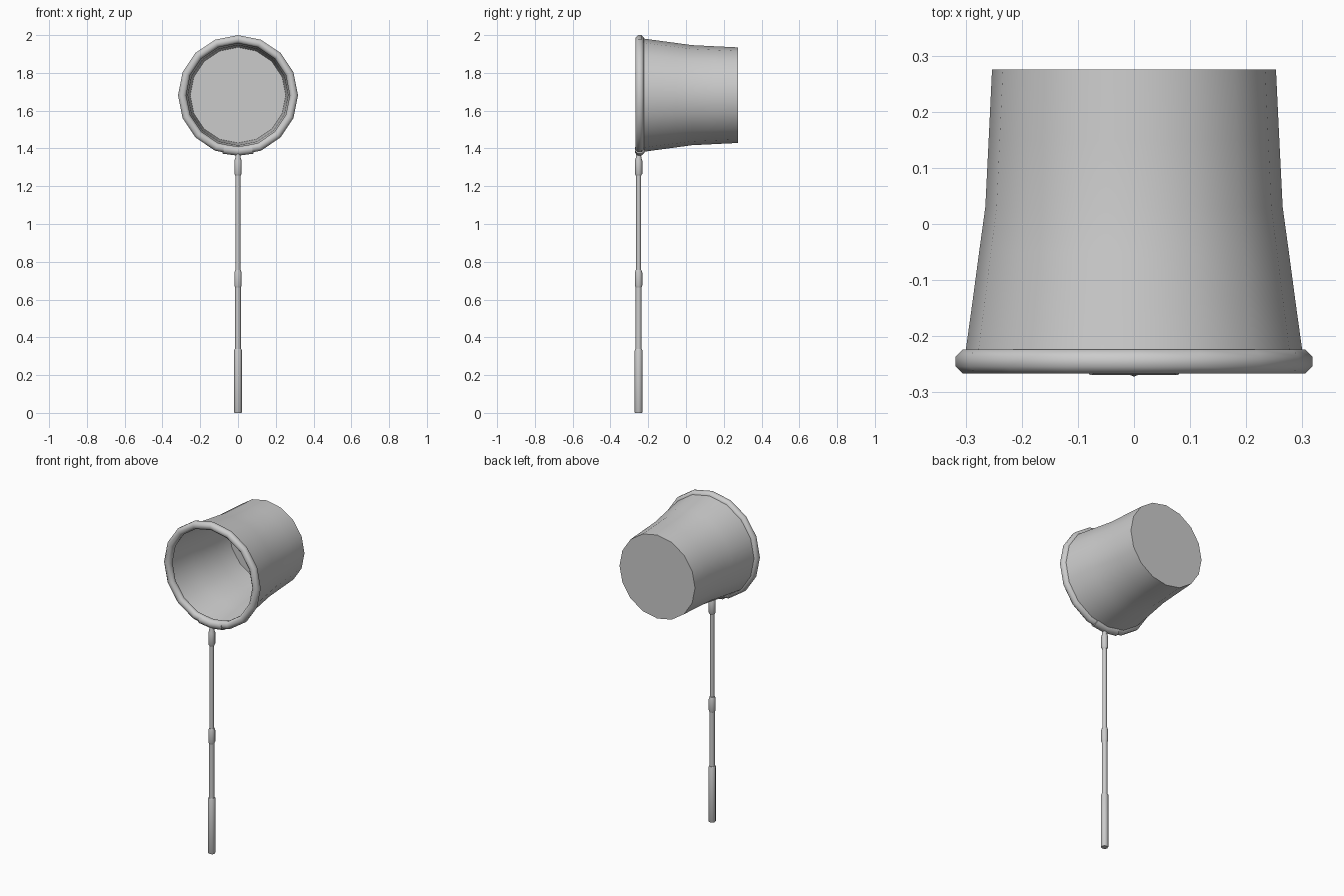
import bpy, bmesh
from math import pi, sin, cos, radians

if "Cube" in bpy.data.objects:
    bpy.data.objects.remove(bpy.data.objects["Cube"])

HOOP_Z, HOOP_Y, HOOP_R, TUBE = 1.682, -0.245, 0.296, 0.0235
POLE_Y = -0.251


def finish(name, bm, angle):
    bmesh.ops.recalc_face_normals(bm, faces=bm.faces)
    mesh = bpy.data.meshes.new(name)
    bm.to_mesh(mesh)
    bm.free()
    ob = bpy.data.objects.new(name, mesh)
    bpy.context.collection.objects.link(ob)
    bpy.ops.object.select_all(action='DESELECT')
    ob.select_set(True)
    bpy.context.view_layer.objects.active = ob
    bpy.ops.object.shade_smooth_by_angle(angle=radians(angle))
    return ob


def skin(name, rings, close=False, cap_start=False, cap_end=False, angle=50):
    """Join equal-sized rings of points with quads."""
    bm = bmesh.new()
    rows = [[bm.verts.new(p) for p in r] for r in rings]
    n = len(rows[0])
    pairs = list(zip(rows, rows[1:])) + ([(rows[-1], rows[0])] if close else [])
    for a, b in pairs:
        for i in range(n):
            j = (i + 1) % n
            bm.faces.new((a[i], a[j], b[j], b[i]))
    if cap_start:
        bm.faces.new(rows[0])
    if cap_end:
        bm.faces.new(rows[-1])
    return finish(name, bm, angle)


def tube_ring(t, r):
    """Octagonal tube section at angle t around the hoop, flat side outward."""
    pts = []
    for k in range(8):
        a = pi / 8 + k * pi / 4
        rad = HOOP_R + r * cos(a)
        pts.append((rad * cos(t), HOOP_Y + r * sin(a), HOOP_Z + rad * sin(t)))
    return pts


def rod(name, profile, sides=8):
    """Upright turned part from (radius, z) pairs."""
    rings = [[(r * cos(2 * pi * i / sides), POLE_Y + r * sin(2 * pi * i / sides), z)
              for i in range(sides)] for r, z in profile]
    return skin(name, rings, cap_start=True, cap_end=True)


# Hoop and the sleeve that clamps it at the bottom
skin("hoop", [tube_ring(2 * pi * i / 16, TUBE) for i in range(16)], close=True)
skin("hoop_sleeve", [tube_ring(radians(-90 + d), 0.0265) for d in (-15, 0, 15)],
     cap_start=True, cap_end=True)

# Net bag: flared open mouth, flat closed back
bag = [(0.300, -0.226), (0.288, -0.14), (0.276, -0.05), (0.265, 0.03),
       (0.259, 0.15), (0.253, 0.275)]
skin("net_bag", [[(r * cos(2 * pi * i / 16), y, HOOP_Z + r * sin(2 * pi * i / 16))
                  for i in range(16)] for r, y in bag], cap_end=True)

# Telescopic pole
rod("handle_grip", [(0.019, 0), (0.021, 0.004), (0.021, 0.33), (0.018, 0.337)])
rod("lower_pole", [(0.0155, 0.33), (0.0155, 0.68)])
rod("middle_joint", [(0.0155, 0.664), (0.0195, 0.675), (0.0195, 0.742), (0.015, 0.757)])
rod("upper_pole", [(0.013, 0.75), (0.013, 1.27)])
rod("top_joint", [(0.014, 1.256), (0.0195, 1.266), (0.0195, 1.335), (0.0145, 1.35),
                  (0.0125, 1.39)])
